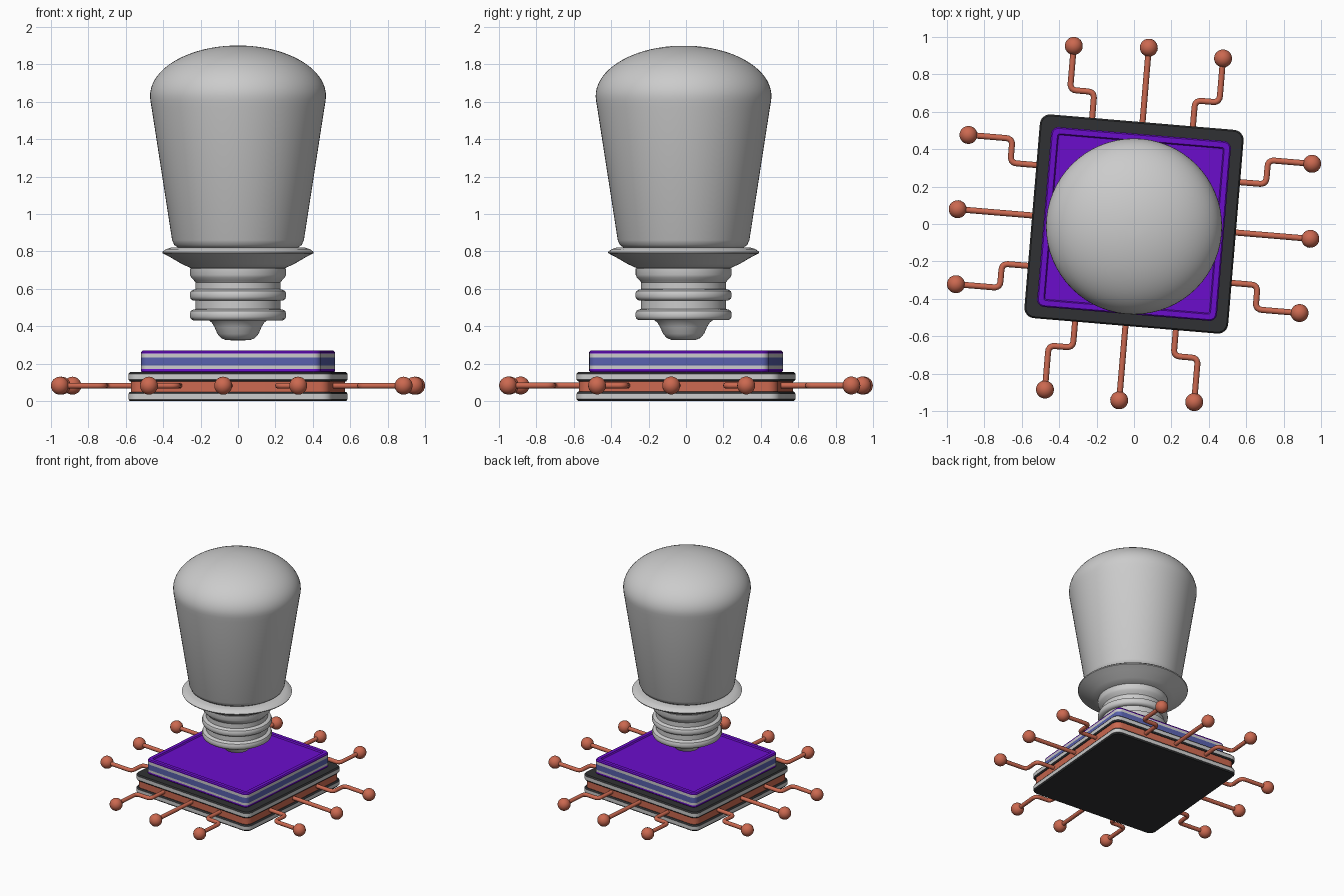
import bpy, bmesh
from math import sin, cos, pi, radians
from mathutils import Vector, Matrix

if "Cube" in bpy.data.objects:
    bpy.data.objects.remove(bpy.data.objects["Cube"])

TURN = radians(-4.8)     # the chip is turned slightly under the bulb
BULB_Y = -0.013


def paint(name, rgb):
    m = bpy.data.materials.new(name)
    m.diffuse_color = (*rgb, 1)
    m.use_nodes = True
    m.node_tree.nodes["Principled BSDF"].inputs["Base Color"].default_value = m.diffuse_color
    return m


DARK = paint("dark", (0.03, 0.031, 0.033))
COPPER = paint("copper", (0.6, 0.14, 0.08))
PURPLE = paint("purple", (0.145, 0.004, 0.6))
BLUE = paint("blue", (0.1, 0.12, 0.42))


def add_mesh(name, bm, mats=()):
    bmesh.ops.recalc_face_normals(bm, faces=bm.faces)
    me = bpy.data.meshes.new(name)
    bm.to_mesh(me)
    bm.free()
    for m in mats:
        me.materials.append(m)
    ob = bpy.data.objects.new(name, me)
    bpy.context.collection.objects.link(ob)
    return ob


def circle(r, z, n=64):
    return [(r * cos(2 * pi * i / n), r * sin(2 * pi * i / n), z) for i in range(n)]


def rounded_square(h, z, inset=0.0, r=0.055, n=6):
    """Square of half size h with round corners, shrunk by inset."""
    pts, rr = [], max(r - inset, 0.012)
    for q in range(4):
        for i in range(n + 1):
            a = q * pi / 2 + i / n * pi / 2
            c = h - inset - rr
            mid = q * pi / 2 + pi / 4
            pts.append((c * 2 ** .5 * cos(mid) + rr * cos(a),
                        c * 2 ** .5 * sin(mid) + rr * sin(a), z))
    return pts


def loft(name, rings, mats=(), bands=None):
    """Skin a stack of rings; bands = material of bottom cap, each band, top cap."""
    bm = bmesh.new()
    vs = [[bm.verts.new(p) for p in ring] for ring in rings]
    n = len(vs[0])
    k = (lambda i: bands[i]) if bands else (lambda i: 0)
    bm.faces.new(vs[0]).material_index = k(0)
    for j in range(len(vs) - 1):
        for i in range(n):
            f = bm.faces.new((vs[j][i], vs[j][(i + 1) % n],
                              vs[j + 1][(i + 1) % n], vs[j + 1][i]))
            f.material_index = k(j + 1)
    bm.faces.new(vs[-1]).material_index = k(len(vs))
    return add_mesh(name, bm, mats)


def lathe(name, profile):
    ob = loft(name, [circle(r, z) for r, z in profile])
    ob.location.y = BULB_Y


# circuit board: dark plates with grey rims either side of a copper core
for name, z in (("lower_plate", 0.0), ("upper_plate", 0.105)):
    loft(name, [rounded_square(0.546, z + dz, i) for i, dz in
                ((0.008, 0), (0, 0.01), (0, 0.04), (0.008, 0.05))],
         (DARK, None), (0, 0, 1, 0, 0)).rotation_euler.z = TURN
loft("copper_core", [rounded_square(0.534, z) for z in (0.048, 0.107)],
     (COPPER,)).rotation_euler.z = TURN

# chip on the board: coloured bands and a shallow recess in the top
chip = [(0.006, 0.153), (0, 0.16), (0, 0.172), (0, 0.19), (0, 0.234), (0, 0.255),
        (0, 0.262), (0.007, 0.27), (0.035, 0.27), (0.041, 0.26)]
loft("chip", [rounded_square(0.482, z, i, 0.04) for i, z in chip],
     (PURPLE, BLUE, None), (0, 0, 0, 2, 1, 2, 0, 0, 0, 0, 0)).rotation_euler.z = TURN


# circuit traces: one straight and two stepped wires per side, ball at each end
def fillet(pts, r=0.035, n=5):
    pts = [Vector(p) for p in pts]
    out = [pts[0]]
    for a, b, c in zip(pts, pts[1:], pts[2:]):
        s, e = b + (a - b).normalized() * r, b + (c - b).normalized() * r
        for i in range(n + 1):
            t = i / n
            out.append(s * (1 - t) ** 2 + b * 2 * t * (1 - t) + e * t * t)
    return out + [pts[-1]]


Z = 0.083
cu = bpy.data.curves.new("traces", 'CURVE')
cu.dimensions, cu.bevel_depth, cu.bevel_resolution = '3D', 0.016, 3
cu.use_fill_caps = True
cu.materials.append(COPPER)
balls = bmesh.new()
for side in range(4):
    turn = Matrix.Rotation(side * pi / 2, 4, 'Z')
    for s in (-1, 0, 1):
        if s:
            path = fillet([(.27 * s, .52, Z), (.27 * s, .685, Z),
                           (.4 * s, .685, Z), (.4 * s, .921, Z)])
        else:
            path = [Vector((0, .52, Z)), Vector((0, .945, Z))]
        path = [turn @ p for p in path]
        sp = cu.splines.new('POLY')
        sp.points.add(len(path) - 1)
        for q, p in zip(sp.points, path):
            q.co = (*p, 1)
        bmesh.ops.create_uvsphere(balls, u_segments=24, v_segments=12, radius=0.048,
                                  matrix=Matrix.Translation(path[-1]))
traces = bpy.data.objects.new("traces", cu)
bpy.context.collection.objects.link(traces)
traces.rotation_euler.z = TURN
add_mesh("trace_ends", balls, (COPPER,)).rotation_euler.z = TURN

# bulb: contact tip, ringed screw base, flared collar, glass
lathe("contact_tip", [(.03, .325), (.065, .327), (.09, .337), (.11, .36), (.125, .395),
                      (.14, .42), (.162, .436)])
ring = [(.24, 0), (.252, .008), (.257, .02), (.257, .038), (.252, .05), (.24, .057)]
lathe("screw_base", [(r, z + .432) for r, z in ring] + [(.227, .492), (.227, .537)]
      + [(r, z + .538) for r, z in ring] + [(.227, .598), (.227, .635), (.235, .645),
      (.25, .66), (.256, .675), (.256, .708), (.24, .715)])
lathe("collar", [(.2, .708), (.25, .71), (.3, .733), (.36, .768), (.402, .79),
                 (.405, .797), (.385, .812), (.36, .82), (.3, .822)])
dome = [(.47 * cos(t * pi / 40), 1.63 + .27 * sin(t * pi / 40)) for t in range(20)]
lathe("glass", [(.29, .815), (.32, .82), (.34, .834), (.352, .86)]
      + [(.462, 1.57), (.468, 1.605)] + dome)

# smooth shading with sharp edges kept
bpy.ops.object.select_all(action='DESELECT')
for ob in bpy.context.collection.objects:
    if ob.type == 'MESH':
        ob.select_set(True)
        bpy.context.view_layer.objects.active = ob
bpy.ops.object.shade_smooth_by_angle(angle=radians(35))
